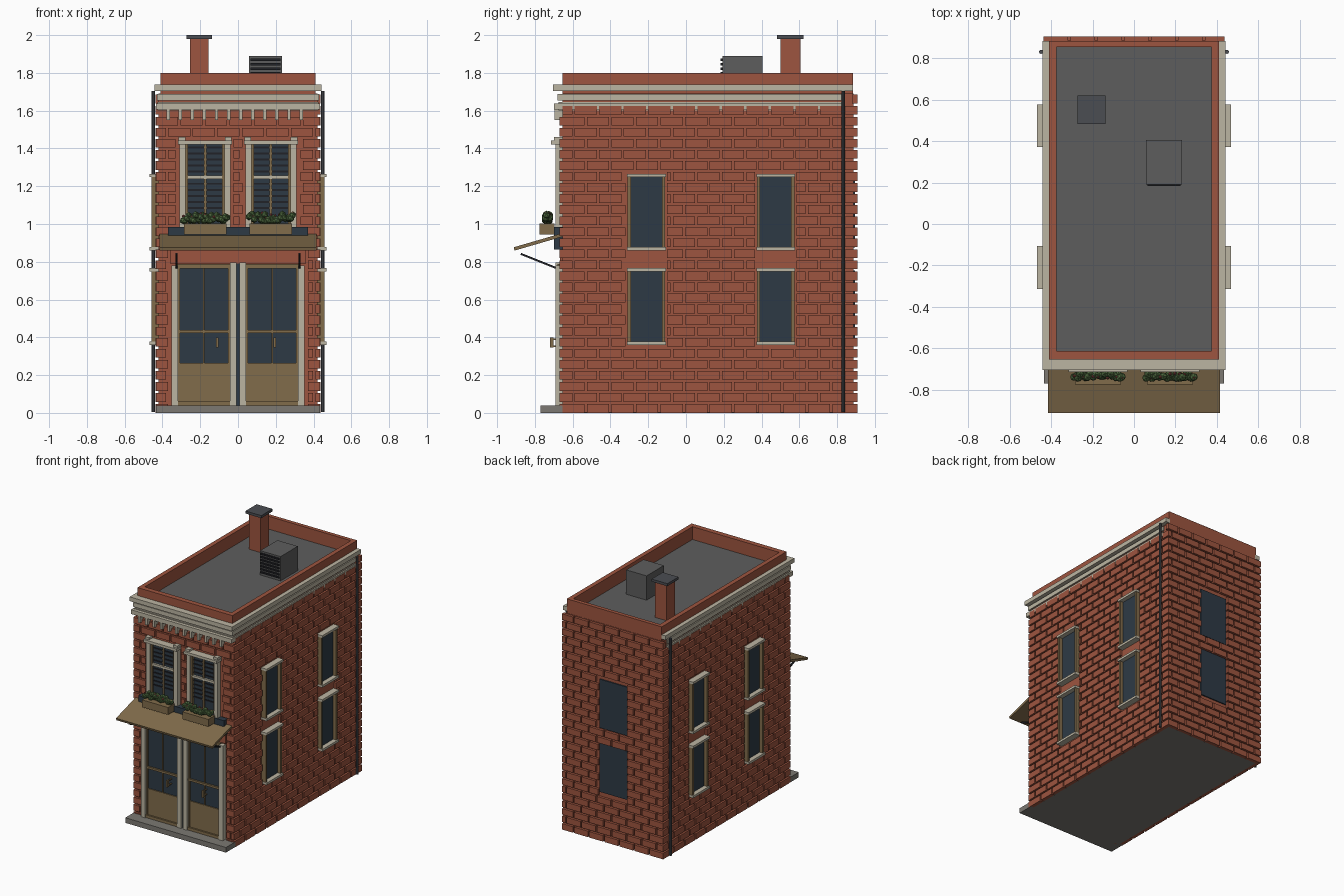
import bpy
import bmesh
import math
import random
from mathutils import Matrix, Vector

random.seed(4)
default = bpy.data.objects.get("Cube")
if default:
    bpy.data.objects.remove(default, do_unlink=True)


def material(name, r, g, b):
    mat = bpy.data.materials.new(name)
    mat.use_nodes = True
    mat.diffuse_color = (r, g, b, 1)
    mat.node_tree.nodes["Principled BSDF"].inputs["Base Color"].default_value = (r, g, b, 1)
    return mat


brick = material("brick_red", .34, .09, .05)
trim = material("cream_trim", .5, .46, .36)
wood = material("tan_wood", .22, .15, .07)
glass = material("navy_glass", .027, .042, .06)
roofing = material("roof_grey", .11, .11, .11)
metal = material("slate_metal", .07, .075, .085)
iron = material("black_iron", .015, .016, .02)
stone = material("pavement_grey", .2, .19, .17)
leaf = material("leaf_green", .07, .13, .045)
flower = material("flower_red", .25, .06, .05)


def finish(name, mat, bm):
    bmesh.ops.recalc_face_normals(bm, faces=bm.faces)
    mesh = bpy.data.meshes.new(name)
    bm.to_mesh(mesh)
    bm.free()
    mesh.materials.append(mat)
    obj = bpy.data.objects.new(name, mesh)
    bpy.context.collection.objects.link(obj)
    return obj


def add_box(bm, xs, ys, zs):
    spans = (xs, ys, zs)
    centre = Vector([sum(s) / 2 for s in spans])
    size = [abs(s[1] - s[0]) for s in spans]
    bmesh.ops.create_cube(bm, size=1, matrix=Matrix.Translation(centre) @ Matrix.Diagonal((*size, 1)))


def boxes(name, mat, *parts):
    bm = bmesh.new()
    for part in parts:
        add_box(bm, *part)
    return finish(name, mat, bm)


def slanted_bar(name, mat, xs, start, end, thick):
    """Board running between two (y, z) points."""
    bm = bmesh.new()
    a, b = Vector((0, *start)), Vector((0, *end))
    turn = Matrix.Rotation(math.atan2(b.z - a.z, b.y - a.y), 4, 'X')
    size = Matrix.Diagonal((xs[1] - xs[0], (b - a).length, thick, 1))
    middle = (a + b) / 2 + Vector((sum(xs) / 2, 0, 0))
    bmesh.ops.create_cube(bm, size=1, matrix=Matrix.Translation(middle) @ turn @ size)
    return finish(name, mat, bm)


def brick_wall(name, span, top, depth, along_x, holes):
    """Staggered raised bricks, interrupted at (u0, u1, z0, z1) openings."""
    bm = bmesh.new()
    pitch, length, gap = .0585, .13, .012
    for row in range(int(top / pitch)):
        z0, z1 = row * pitch, (row + 1) * pitch - gap
        shut = [h for h in holes if z1 > h[2] and z0 < h[3]]
        u = span[0] - (row % 2) * length / 2
        while u < span[1]:
            pieces = [(max(u, span[0]), min(u + length - gap, span[1]))]
            for h in shut:
                pieces = [p for a, b in pieces for p in ((a, min(b, h[0])), (max(a, h[1]), b))]
            for a, b in pieces:
                if b - a > gap:
                    us = (a, b)
                    add_box(bm, us if along_x else depth, depth if along_x else us, (z0, z1))
            u += length
    return finish(name, brick, bm)


# Main shell, base and roof
X, FRONT, BACK = .42, -.655, .887
boxes("wall_core", brick, ((-X, X), (FRONT, BACK), (.002, 1.69)))
boxes("base_slab", stone, ((-.41, .41), (FRONT, .88), (0, .02)))
boxes("front_step", stone, ((-.435, .435), (-.77, -.64), (0, .04)))
boxes("roof_deck", roofing, ((-.39, .39), (-.63, .87), (1.68, 1.7)))
boxes("parapet", brick,
      *[((s * .375, s * .41), (FRONT, .885), (1.68, 1.8)) for s in (-1, 1)],
      ((-.375, .375), (FRONT, -.615), (1.68, 1.8)),
      ((-.375, .375), (.855, .885), (1.68, 1.8)))

# Raised brickwork
storeys = ((.37, .76), (.87, 1.26))
side_centres = (-.21, .475)
side_holes = [(c - .11, c + .11, a - .01, b + .01) for c in side_centres for a, b in storeys]
for s, label in ((-1, "right"), (1, "left")):
    brick_wall(label + "_bricks", (FRONT, .885), 1.64, (s * .41, s * .437), False, side_holes)
brick_wall("back_bricks", (-.437, .437), 1.7, (.88, .907), True,
           [(-.125, .125, a, b) for a, b in storeys])
brick_wall("front_bricks", (-.435, .435), 1.6, (-.67, -.64), True,
           [(-.37, .37, 0, .99), (-.33, -.025, .9, 1.46), (.025, .33, .9, 1.46)])

# Cornice bands wrapping front and sides, with dentils below
for i, (z, out, lip, end) in enumerate(((1.605, .435, .7, .84), (1.655, .43, .68, .84),
                                        (1.705, .442, .705, .885))):
    boxes("cornice_band_%d" % i, trim, ((-out, out), (-lip, -.64), (z, z + .033)),
          *[((s * .4, s * out), (-.65, end), (z, z + .033)) for s in (-1, 1)])
boxes("cornice_fillet", trim, ((-.425, .425), (-.675, .84), (1.6, 1.645)))
boxes("dentils", trim, *[((x - .009, x + .009), (-.695, -.65), (1.55, 1.607))
                         for x in [-.37 + .064 * i for i in range(12)]])

# Side windows
for s in (-1, 1):
    for c in side_centres:
        for a, b in storeys:
            boxes("side_glass", glass, ((s * .41, s * .432), (c - .085, c + .085), (a, b)))
            boxes("side_frame", wood,
                  *[((s * .41, s * .457), (c + t * .082, c + t * .1), (a, b)) for t in (-1, 1)])
            boxes("side_sill_and_lintel", trim,
                  ((s * .41, s * .468), (c - .103, c + .103), (a - .01, a + .008)),
                  ((s * .41, s * .468), (c - .103, c + .103), (b - .012, b + .006)))

# Back windows
boxes("back_glass", glass, *[((-.12, .12), (.87, .896), (a + .005, b - .005)) for a, b in storeys])

# Upper front windows with blinds and flower boxes
for s in (-1, 1):
    c = s * .174
    wide = (c - .105, c + .105)
    boxes("upper_glass", glass, (wide, (-.664, -.65), (.98, 1.43)))
    boxes("blind_slats", iron, *[(wide, (-.669, -.66), (z, z + .01))
                                 for z in [1.08 + .032 * i for i in range(11)]])
    boxes("window_mullion", wood, ((c - .006, c + .006), (-.675, -.65), (1, 1.43)),
          *[((c + t * .09, c + t * .105), (-.68, -.65), (1, 1.43)) for t in (-1, 1)])
    boxes("window_surround", trim,
          *[((c + t * .103, c + t * .135), (-.692, -.65), (.985, 1.43)) for t in (-1, 1)],
          (wide, (-.68, -.65), (1.238, 1.256)),
          ((c - .143, c + .143), (-.715, -.65), (1.422, 1.443)),
          *[((c + t * .105, c + t * .14), (-.7, -.65), (1.44, 1.46)) for t in (-1, 1)])
    boxes("flower_box", wood, ((c - .112, c + .112), (-.775, -.695), (.945, 1.002)))
    for name, mat, count, radius, low, high in (("foliage", leaf, 26, .021, 1.015, 1.05),
                                                ("blossoms", flower, 11, .009, 1.03, 1.062)):
        bm = bmesh.new()
        for i in range(count):
            spot = (c - .115 + .23 * i / (count - 1), random.uniform(-.745, -.722),
                    random.uniform(low, high))
            bmesh.ops.create_icosphere(bm, subdivisions=1, radius=radius,
                                       matrix=Matrix.Translation(spot))
        finish(name, mat, bm)

# Sign board, awning and its struts
boxes("sign_board", glass, ((-.37, .37), (-.7, -.65), (.865, .985)))
slanted_bar("awning", wood, (-.415, .415), (-.91, .868), (-.645, .945), .018)
for s in (-1, 1):
    x = s * .326
    slanted_bar("awning_strut", iron, (x - .006, x + .006), (-.875, .842), (-.675, .762), .01)

# Shopfront doors
boxes("shopfront_lintel", brick, ((-.36, .36), (-.668, -.64), (.79, .865)))
for s in (-1, 1):
    near, far = s * .042, s * .32
    wide, mid = (near, far), s * .181
    boxes("door_glass", glass, (wide, (-.664, -.65), (.26, .77)))
    boxes("door_panel", wood, (wide, (-.672, -.65), (.06, .265)))
    boxes("door_rails", wood, (wide, (-.68, -.65), (.765, .788)), (wide, (-.678, -.65), (.422, .438)),
          (wide, (-.685, -.65), (.04, .062)), ((near, near + s * .012), (-.675, -.65), (.06, .77)),
          ((far, far - s * .012), (-.675, -.65), (.06, .77)))
    boxes("door_mullion", wood, ((mid - .004, mid + .004), (-.672, -.65), (.26, .77)))
    x = -.11 if s < 0 else .195
    boxes("door_handle", wood, ((x - .006, x + .006), (-.72, -.702), (.345, .4)),
          *[((x - .004, x + .004), (-.705, -.66), (z, z + .008)) for z in (.35, .387)])
    boxes("pilaster", trim, ((s * .318, s * .353), (-.692, -.65), (.04, .78)),
          ((s * .008, s * .043), (-.692, -.65), (.04, .795)))
boxes("door_gap", glass, ((-.01, .01), (-.675, -.65), (.04, .79)))

# Drainpipes
for s in (-1, 1):
    bm = bmesh.new()
    bmesh.ops.create_cone(bm, cap_ends=True, segments=10, radius1=.01, radius2=.01, depth=1.7,
                          matrix=Matrix.Translation((s * .449, .832, .855)))
    finish("drainpipe", metal, bm)

# Chimney and rooftop cooling unit
boxes("chimney", brick, ((-.255, -.155), (.5, .605), (1.69, 1.985)))
boxes("chimney_cap", metal, ((-.273, -.137), (.483, .621), (1.98, 2)))
boxes("cooling_unit", roofing, ((.057, .233), (.192, .405), (1.69, 1.89)))
boxes("cooling_vents", iron, *[((.065, .225), (.183, .195), (z, z + .012))
                               for z in [1.72 + .024 * i for i in range(7)]])
